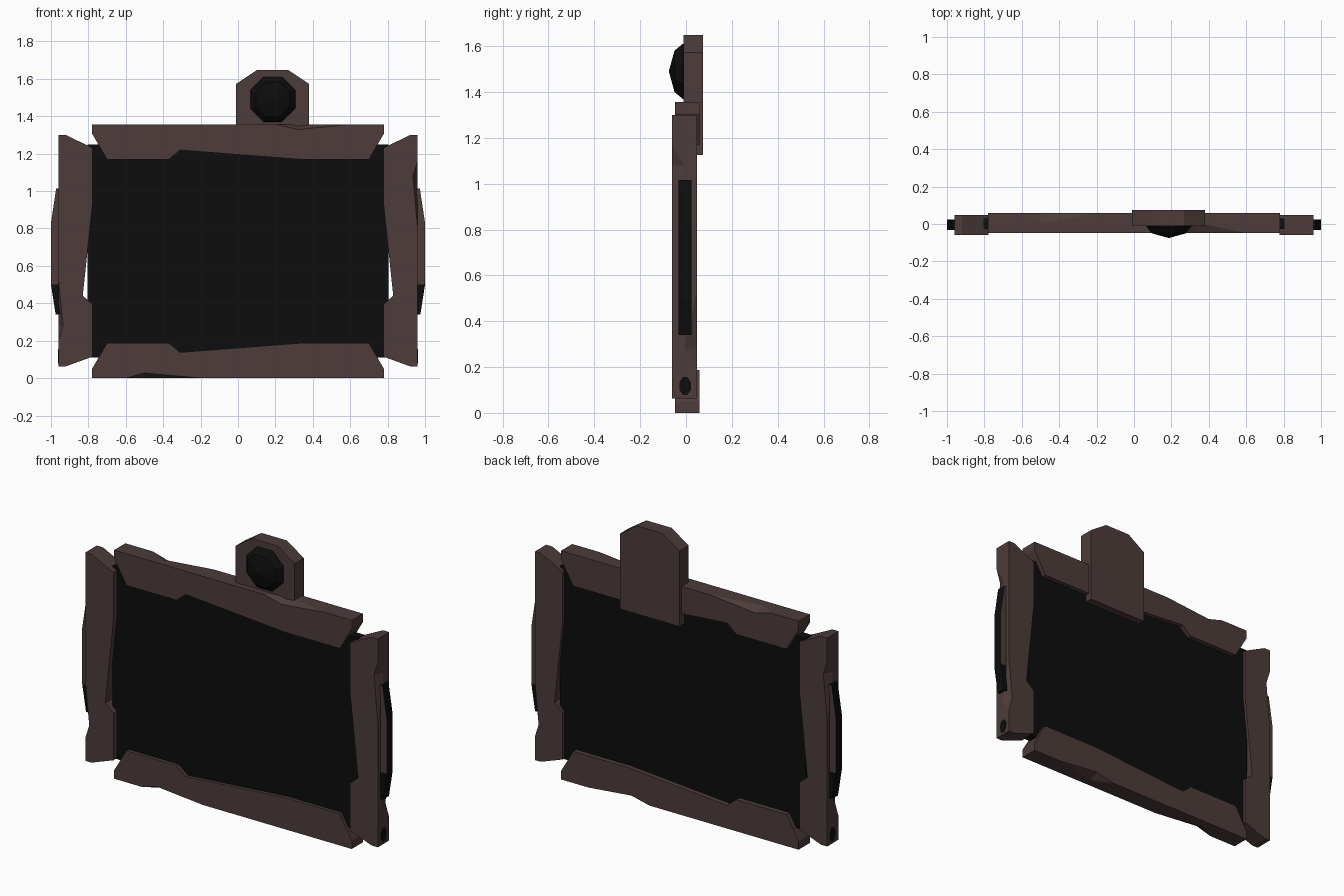
import bpy, bmesh, math
from mathutils import Vector

if "Cube" in bpy.data.objects:
    bpy.data.objects.remove(bpy.data.objects["Cube"])

def material(name, rgb):
    m = bpy.data.materials.new(name)
    m.diffuse_color = (*rgb, 1)
    m.use_nodes = True
    m.node_tree.nodes["Principled BSDF"].inputs["Base Color"].default_value = m.diffuse_color
    return m

BROWN = material("dark brown casing", (0.072, 0.045, 0.042))
BLACK = material("black glass", (0.004, 0.004, 0.004))

def finish(name, bm, *mats):
    bmesh.ops.recalc_face_normals(bm, faces=bm.faces)
    me = bpy.data.meshes.new(name)
    bm.to_mesh(me)
    bm.free()
    for m in mats:
        me.materials.append(m)
    ob = bpy.data.objects.new(name, me)
    bpy.context.collection.objects.link(ob)
    return ob

def prism(name, outline, y0, y1, *mats, rule=None):
    """Extrude an x-z outline from y0 to y1; rule(normal) picks the material."""
    bm = bmesh.new()
    face = bm.faces.new([bm.verts.new((x, y0, z)) for x, z in outline])
    new = bmesh.ops.extrude_face_region(bm, geom=[face])["geom"]
    for v in new:
        if isinstance(v, bmesh.types.BMVert):
            v.co.y = y1
    bmesh.ops.recalc_face_normals(bm, faces=bm.faces)
    if rule:
        for f in bm.faces:
            f.material_index = rule(f.normal)
    return finish(name, bm, *mats)

def dent(ob, a, b, p, q, outside):
    """Cut a shallow notch in the edge a-b; p and q lie on the two faces beside it."""
    a, b, p, q = map(Vector, (a, b, p, q))
    bm = bmesh.new()
    for co in (a, b, p + (p - q) * 0.6, q + (q - p) * 0.6, Vector(outside)):
        bm.verts.new(co)
    bmesh.ops.convex_hull(bm, input=bm.verts)
    cutter = finish("dent_cutter", bm, BROWN)
    cutter.hide_render = True
    cutter.hide_set(True)
    mod = ob.modifiers.new("dent", "BOOLEAN")
    mod.object, mod.operation, mod.solver = cutter, "DIFFERENCE", "EXACT"

# Screen slab
prism("screen", [(-0.805, 0.11), (0.805, 0.11), (0.805, 1.25), (-0.805, 1.25)], -0.027, 0.03, BLACK)

# Top and bottom frame bars share one outline, flipped in height
YF, YB = -0.047, 0.058
bar = [(-0.78, 0), (0.78, 0), (0.78, 0.05), (0.70, 0.188), (0.34, 0.188),
       (-0.31, 0.138), (-0.37, 0.188), (-0.70, 0.188), (-0.78, 0.05)]
for name, z0, s in (("bottom_bar", 0, 1), ("top_bar", 1.357, -1)):
    ob = prism(name, [(x, z0 + s * z) for x, z in bar], YF, YB, BROWN)
    left_y, right_y = (YF, YB) if s > 0 else (YB, YF)
    for y, x0, x1, xm in ((left_y, -0.6, -0.2, -0.5), (right_y, 0.2, 0.6, 0.32)):
        inward = -1 if y > 0 else 1
        dent(ob, (x0, y, z0), (x1, y, z0), (xm, y, z0 + s * 0.028),
             (xm, y + inward * 0.055, z0), (xm, y - inward * 0.1, z0 - s * 0.1))

# Side frames, grips and ports, mirrored left and right
SF, SB = -0.06, 0.047
side = [(0.96, 0.063), (0.92, 0.063), (0.777, 0.115), (0.777, 0.395), (0.83, 0.44),
        (0.777, 0.94), (0.777, 1.23), (0.92, 1.30), (0.96, 1.30)]
grip_top = [(0.95, 0.5), (1.0, 0.5), (1.0, 0.83), (0.972, 1.015), (0.95, 1.015)]
grip_low = [(0.95, 0.34), (0.975, 0.34), (1.0, 0.5), (0.95, 0.5)]
for label, s in (("right", 1), ("left", -1)):
    flip = lambda pts: [(s * x, z) for x, z in pts]
    ob = prism(label + "_side_frame", flip(side), SF, SB, BROWN)
    top_y, low_y = (SF, SB) if s > 0 else (SB, SF)
    for y, z0, z1, zm in ((top_y, 0.8, 1.16, 1.08), (low_y, 0.2, 0.53, 0.28)):
        inward = -1 if y > 0 else 1
        dent(ob, (s * 0.96, y, z0), (s * 0.96, y, z1), (s * 0.935, y, zm),
             (s * 0.96, y + inward * 0.055, zm), (s * 1.06, y - inward * 0.1, zm))
    prism(label + "_grip_upper", flip(grip_top), -0.033, 0.023, BROWN, BLACK,
          rule=lambda n: int(abs(n.y) < 0.5))
    prism(label + "_grip_lower", flip(grip_low), -0.033, 0.023, BLACK)
    # Octagonal port on the outer end of the frame
    bm = bmesh.new()
    ring = [(math.cos(a) * 0.027 - 0.004, math.sin(a) * 0.042 + 0.117)
            for a in (math.pi * (i + 0.5) / 4 for i in range(8))]
    face = bm.faces.new([bm.verts.new((s * 0.958, y, z)) for y, z in ring])
    new = bmesh.ops.extrude_face_region(bm, geom=[face])["geom"]
    bmesh.ops.translate(bm, vec=(s * 0.004, 0, 0),
                        verts=[v for v in new if isinstance(v, bmesh.types.BMVert)])
    finish(label + "_port", bm, BLACK)

# Camera bracket behind the top bar
prism("camera_bracket", [(-0.01, 1.125), (0.38, 1.125), (0.38, 1.573), (0.268, 1.648),
                         (0.102, 1.648), (-0.01, 1.573)], -0.011, 0.075, BROWN)

# Faceted lens dome
bm = bmesh.new()
rings = [[bm.verts.new((0.186 + r * math.cos(a), y, 1.49 + r * math.sin(a)))
          for a in (math.pi * (i + 0.5) / 4 for i in range(8))]
         for r, y in ((0.13, 0.0), (0.13, -0.014), (0.098, -0.05))]
apex = bm.verts.new((0.186, -0.075, 1.49))
bm.faces.new(rings[0])
for i in range(8):
    j = (i + 1) % 8
    for lo, hi in zip(rings, rings[1:]):
        bm.faces.new((lo[i], lo[j], hi[j], hi[i]))
    bm.faces.new((rings[-1][i], rings[-1][j], apex))
finish("camera_lens", bm, BLACK)
